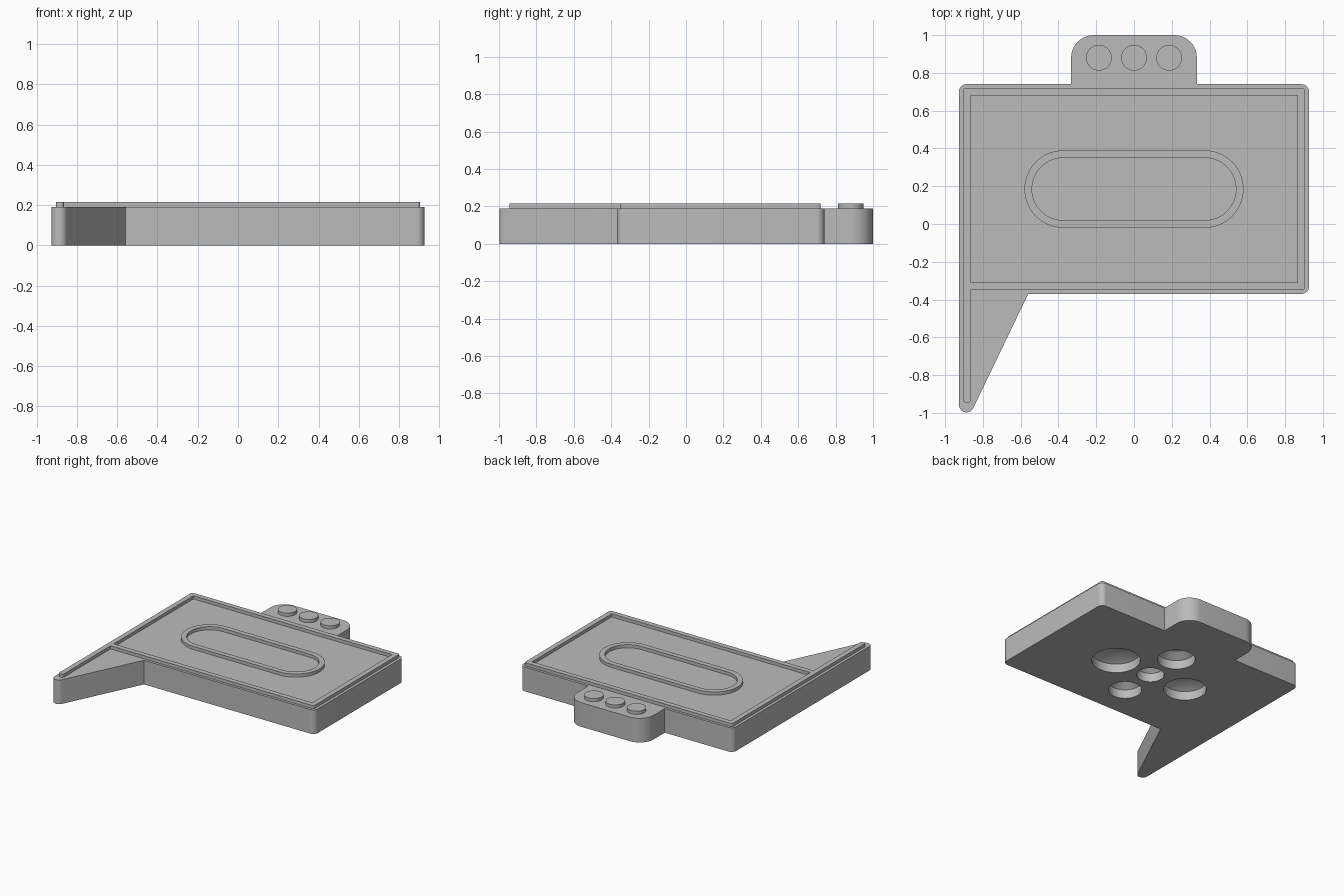
import bpy, bmesh, math
from mathutils import Vector

cube = bpy.data.objects.get("Cube")
if cube:
    bpy.data.objects.remove(cube, do_unlink=True)

BASE_TOP, RIDGE_TOP = 0.19, 0.215
MID_Y = 0.185

grey = bpy.data.materials.new("plain grey")
grey.use_nodes = True
GREY = (0.5, 0.5, 0.5, 1)
grey.diffuse_color = GREY
grey.node_tree.nodes["Principled BSDF"].inputs["Base Color"].default_value = GREY


def rounded(corners, steps=10):
    """Outline from (x, y, radius) corners, each replaced by an arc."""
    out = []
    for i, (x, y, r) in enumerate(corners):
        p = Vector((x, y))
        if r == 0:
            out.append(p)
            continue
        a = (Vector(corners[i - 1][:2]) - p).normalized()
        b = (Vector(corners[(i + 1) % len(corners)][:2]) - p).normalized()
        half = a.angle(b) / 2
        centre = p + (a + b).normalized() * r / math.sin(half)
        start = p + a * r / math.tan(half) - centre
        end = p + b * r / math.tan(half) - centre
        sweep = start.angle_signed(end)
        for k in range(steps + 1):
            t = -sweep * k / steps
            c, s = math.cos(t), math.sin(t)
            out.append(centre + Vector((start.x * c - start.y * s,
                                        start.x * s + start.y * c)))
    return out


def finish(bm, name):
    bmesh.ops.recalc_face_normals(bm, faces=bm.faces)
    mesh = bpy.data.meshes.new(name)
    bm.to_mesh(mesh)
    bm.free()
    mesh.materials.append(grey)
    obj = bpy.data.objects.new(name, mesh)
    bpy.context.collection.objects.link(obj)
    return obj


def plate(name, loops, z0, z1):
    """Extrude an outline (further loops are holes) from z0 to z1."""
    bm = bmesh.new()
    edges = []
    for loop in loops:
        vs = [bm.verts.new((p.x, p.y, z0)) for p in loop]
        edges += [bm.edges.new((vs[i - 1], vs[i])) for i in range(len(vs))]
    bmesh.ops.triangle_fill(bm, edges=edges, use_beauty=True, normal=(0, 0, 1))
    ext = bmesh.ops.extrude_face_region(bm, geom=bm.faces[:], use_keep_orig=True)
    top = [v for v in ext["geom"] if isinstance(v, bmesh.types.BMVert)]
    bmesh.ops.translate(bm, verts=top, vec=(0, 0, z1 - z0))
    return finish(bm, name)


def stadium(half, r):
    return rounded([(-half - r, MID_Y - r, r), (half + r, MID_Y - r, r),
                    (half + r, MID_Y + r, r), (-half - r, MID_Y + r, r)], 16)


def turned(name, profile, x, y, n=48):
    """Solid of rings (radius, z) around a vertical axis."""
    bm = bmesh.new()
    rings = [[bm.verts.new((x + r * math.cos(math.tau * i / n),
                            y + r * math.sin(math.tau * i / n), z))
              for i in range(n)] for r, z in profile]
    for lo, hi in zip(rings, rings[1:]):
        for i in range(n):
            bm.faces.new((lo[i - 1], lo[i], hi[i], hi[i - 1]))
    bm.faces.new(rings[0])
    bm.faces.new(rings[-1])
    return finish(bm, name)


# Body: panel with a back tab and a pointed front tail
body = plate("body", [rounded([
    (-0.927, -1.133, 0.04), (-0.56, -0.37, 0), (0.927, -0.37, 0.04),
    (0.927, 0.74, 0.04), (0.333, 0.74, 0), (0.333, 1, 0.12),
    (-0.333, 1, 0.12), (-0.333, 0.74, 0), (-0.927, 0.74, 0.04)])], 0, BASE_TOP)

# Round recesses in the underside, with tapered ends
recesses = [(0, MID_Y, 0.1), (0.325, MID_Y, 0.175), (-0.325, MID_Y, 0.155),
            (0, 0.475, 0.137), (0, -0.1, 0.12)]
for x, y, r in recesses:
    cutter = turned("recess_cutter",
                    [(r, -0.05), (r, 0.07), (r * 0.55, 0.11)], x, y)
    cutter.hide_render = True
    mod = body.modifiers.new("recess", "BOOLEAN")
    mod.operation = "DIFFERENCE"
    mod.solver = "EXACT"
    mod.object = cutter
    bpy.context.view_layer.objects.active = body
    bpy.ops.object.modifier_apply(modifier=mod.name)
    bpy.data.objects.remove(cutter, do_unlink=True)

# Raised border, running down the tail
border = plate("border_ridge", [
    rounded([(-0.905, -0.945, 0.015), (-0.865, -0.945, 0.015), (-0.865, -0.35, 0),
             (0.905, -0.35, 0.015), (0.905, 0.72, 0.015), (-0.905, 0.72, 0.015)], 4),
    rounded([(-0.865, -0.31, 0), (0.865, -0.31, 0), (0.865, 0.68, 0), (-0.865, 0.68, 0)])],
    BASE_TOP, RIDGE_TOP)

# Raised oval ring in the middle
ring = plate("oval_ring", [stadium(0.375, 0.205), stadium(0.375, 0.165)],
             BASE_TOP, RIDGE_TOP)

# Three round buttons on the tab
buttons = [turned("button", [(0.068, BASE_TOP), (0.068, RIDGE_TOP)], x, 0.88)
           for x in (-0.186, 0, 0.186)]

for obj in [body, border, ring] + buttons:
    bpy.ops.object.select_all(action="DESELECT")
    obj.select_set(True)
    bpy.context.view_layer.objects.active = obj
    bpy.ops.object.shade_smooth_by_angle(angle=math.radians(30))
